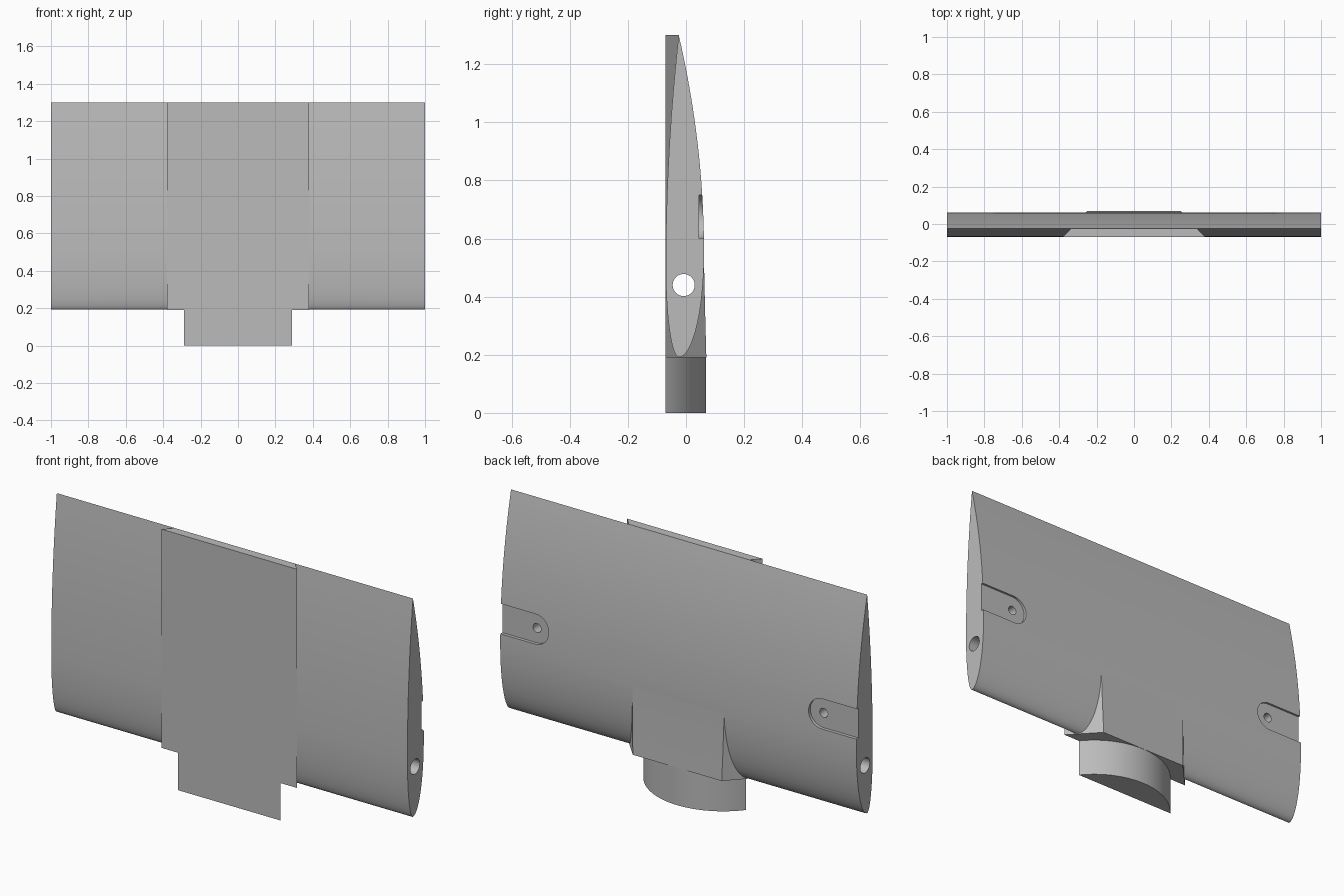
import bpy, bmesh, math
from mathutils import Vector

cube = bpy.data.objects.get("Cube")
if cube:
    bpy.data.objects.remove(cube)

grey = bpy.data.materials.new("plain_grey")
grey.use_nodes = True
colour = (0.5, 0.5, 0.5, 1)
grey.diffuse_color = colour
grey.node_tree.nodes["Principled BSDF"].inputs["Base Color"].default_value = colour


def loft(name, ring_a, ring_b):
    """Closed solid between two matching outlines."""
    bm = bmesh.new()
    a = [bm.verts.new(p) for p in ring_a]
    b = [bm.verts.new(p) for p in ring_b]
    bm.faces.new(a)
    bm.faces.new(b[::-1])
    for i in range(len(a)):
        j = (i + 1) % len(a)
        bm.faces.new((a[j], a[i], b[i], b[j]))
    bmesh.ops.recalc_face_normals(bm, faces=bm.faces)
    mesh = bpy.data.meshes.new(name)
    bm.to_mesh(mesh)
    bm.free()
    mesh.materials.append(grey)
    obj = bpy.data.objects.new(name, mesh)
    bpy.context.collection.objects.link(obj)
    return obj


def prism(name, outline, axis, lo, hi):
    """Extrude a 2D outline along an axis (0 = x, 1 = y, 2 = z)."""
    def ring(value):
        return [Vector(p[:axis] + (value,) + p[axis:]) for p in outline]
    return loft(name, ring(lo), ring(hi))


def circle(cx, cy, r, n=32):
    return [(cx + r * math.cos(2 * math.pi * i / n),
             cy + r * math.sin(2 * math.pi * i / n)) for i in range(n)]


def combine(target, other, operation):
    """Boolean another solid into the target, then discard it."""
    other.hide_render = True
    mod = target.modifiers.new("boolean", 'BOOLEAN')
    mod.object = other
    mod.operation = operation
    mod.solver = 'EXACT'
    bpy.context.view_layer.objects.active = target
    bpy.ops.object.modifier_apply(modifier=mod.name)
    bpy.data.objects.remove(other)


# Blade section: elliptical lower nose, parabolic taper to a thin top edge
MID, TOP, NOSE = -0.025, 1.3, 0.192


def blade_side(depth, widest, steps=20):
    low = [(MID + depth * math.sin(t), widest - (widest - NOSE) * math.cos(t))
           for t in (math.pi / 2 * i / steps for i in range(steps))]
    high = [(MID + depth * (1 - s * s), widest + (TOP - widest) * s)
            for s in (i / steps for i in range(steps + 1))]
    return low + high


back = blade_side(0.087, 0.55)
front = blade_side(-0.0445, 0.5)
body = prism("blade_body", back + front[-2:0:-1], 0, -1, 1)

# Central block: flat front, sides that narrow toward the back
block_outline = [(-0.07, 0.19), (0.07, 0.19), (0.0655, 0.36), (0.0615, 0.54),
                 (MID, TOP), (-0.07, TOP)]


def block_ring(side):
    return [Vector((side * (0.38 - 0.93 * (y + 0.07)), y, z)) for y, z in block_outline]


combine(body, loft("centre_block", block_ring(-1), block_ring(1)), 'UNION')

# Lower plug: circular segment with its flat side at the front
half, rise = 0.288, 0.139
radius = (half ** 2 + rise ** 2) / (2 * rise)
sweep = math.asin(half / radius)
arc = [(radius * math.sin(t), -0.07 + rise - radius + radius * math.cos(t))
       for t in (sweep * (i / 20 - 1) for i in range(41))]
combine(body, prism("lower_plug", arc, 2, 0, 0.2), 'UNION')

# Round bore along the full width
combine(body, prism("bore_cutter", circle(-0.008, 0.44, 0.038), 0, -1.2, 1.2), 'DIFFERENCE')

# Round-ended pockets with a screw hole, on the back at both ends
for side in (-1, 1):
    cx, cz, r = 0.805, 0.675, 0.075
    slot = [(side * (cx - r * math.sin(t)), cz + r * math.cos(t))
            for t in (math.pi * i / 24 for i in range(25))]
    slot += [(side * 1.1, cz - r), (side * 1.1, cz + r)]
    combine(body, prism("pocket_cutter", slot, 1, 0.045, 0.2), 'DIFFERENCE')
    hole = circle(side * cx, cz, 0.023, 20)
    combine(body, prism("screw_cutter", hole, 1, -0.02, 0.2), 'DIFFERENCE')

# Smooth curved skin, keep crisp edges
bpy.ops.object.select_all(action='DESELECT')
body.select_set(True)
bpy.context.view_layer.objects.active = body
bpy.ops.object.shade_smooth_by_angle(angle=math.radians(25))
